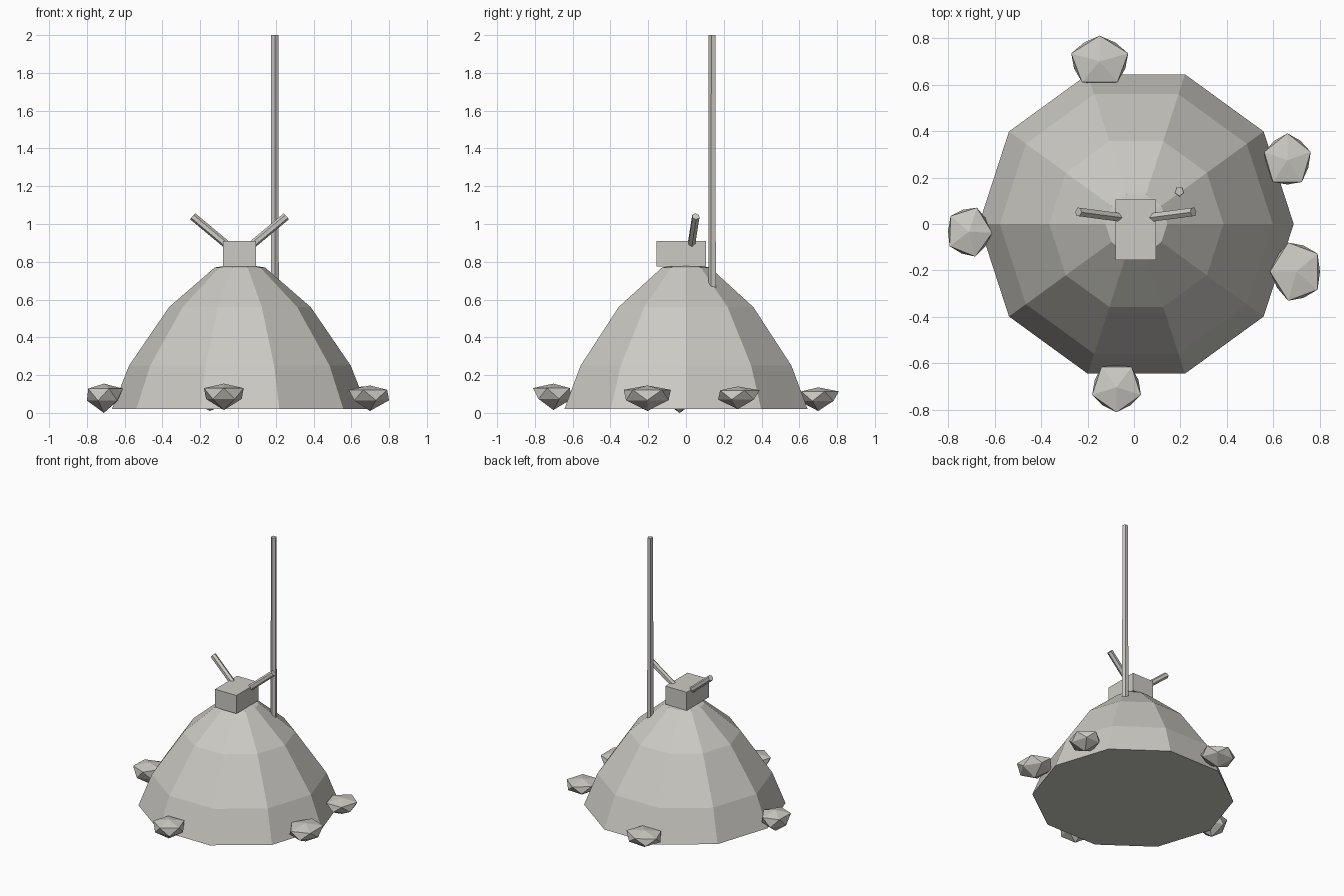
import bpy
import bmesh
from math import sin, cos, radians, tau
from mathutils import Vector

default_cube = bpy.data.objects.get("Cube")
if default_cube:
    bpy.data.objects.remove(default_cube, do_unlink=True)


def make_material(name, colour):
    material = bpy.data.materials.new(name)
    material.use_nodes = True
    material.diffuse_color = colour
    shader = next(n for n in material.node_tree.nodes if n.type == "BSDF_PRINCIPLED")
    shader.inputs["Base Color"].default_value = colour
    return material


stone = make_material("warm grey", (0.6, 0.59, 0.55, 1))


def finish(name, bm):
    """Turn a bmesh into a flat shaded object."""
    bmesh.ops.recalc_face_normals(bm, faces=bm.faces[:])
    mesh = bpy.data.meshes.new(name)
    bm.to_mesh(mesh)
    bm.free()
    mesh.materials.append(stone)
    part = bpy.data.objects.new(name, mesh)
    bpy.context.collection.objects.link(part)
    return part


def ring(bm, centre, radius, height, sides, turn=0.0):
    points = []
    for i in range(sides):
        angle = turn + tau * i / sides
        offset = Vector((radius * cos(angle), radius * sin(angle), height))
        points.append(bm.verts.new(Vector(centre) + offset))
    return points


def bridge(bm, low, high):
    count = len(low)
    for i in range(count):
        j = (i + 1) % count
        bm.faces.new((low[i], low[j], high[j], high[i]))


def fan(bm, loop, tip):
    for i, vert in enumerate(loop):
        bm.faces.new((vert, loop[(i + 1) % len(loop)], tip))


def add_rod(name, start, end, start_radius, end_radius, sides):
    start, end = Vector(start), Vector(end)
    axis = end - start
    bm = bmesh.new()
    bmesh.ops.create_cone(bm, cap_ends=True, segments=sides, radius1=start_radius,
                          radius2=end_radius, depth=axis.length)
    bmesh.ops.rotate(bm, verts=bm.verts[:],
                     matrix=axis.to_track_quat("Z", "Y").to_matrix())
    bmesh.ops.translate(bm, verts=bm.verts[:], vec=(start + end) / 2)
    return finish(name, bm)


def add_rock(name, low, high, turn):
    """Squashed twenty sided stone fitted between two corners."""
    low, high = Vector(low), Vector(high)
    bm = bmesh.new()
    middle = (0, 0, 0)
    lower = ring(bm, middle, 0.9, 0.42, 5, turn + tau / 10)
    upper = ring(bm, middle, 1, 0.83, 5, turn)
    for i in range(5):
        bm.faces.new((lower[i], upper[(i + 1) % 5], upper[i]))
        bm.faces.new((lower[i], lower[(i + 1) % 5], upper[(i + 1) % 5]))
    fan(bm, lower, bm.verts.new(middle))
    fan(bm, upper, bm.verts.new((0, 0, 1)))
    # Stretch to the exact extents
    for k in range(3):
        values = [v.co[k] for v in bm.verts]
        least, span = min(values), max(values) - min(values)
        for v in bm.verts:
            v.co[k] = low[k] + (v.co[k] - least) / span * (high[k] - low[k])
    return finish(name, bm)


# Ten sided dome with a shallow cap and a flat underside
dome_centre = (0.01, 0, 0)
dome = bmesh.new()
profile = [(0.677, 0.02), (0.587, 0.25), (0.375, 0.56), (0.133, 0.77)]
levels = [ring(dome, dome_centre, radius, height, 10) for radius, height in profile]
for lower_level, upper_level in zip(levels, levels[1:]):
    bridge(dome, lower_level, upper_level)
dome.faces.new(levels[0])
fan(dome, levels[-1], dome.verts.new((0.01, 0, 0.79)))
finish("dome", dome)

# Box on top of the dome
box = bmesh.new()
bmesh.ops.create_cube(box, size=1)
bmesh.ops.scale(box, verts=box.verts[:], vec=(0.175, 0.26, 0.135))
bmesh.ops.translate(box, verts=box.verts[:], vec=(0.008, -0.025, 0.843))
finish("top_box", box)

# Pair of splayed rods, one on each side of the box
for side, sign in (("left", 1), ("right", -1)):
    add_rod(side + "_rod", (0.008 + sign * 0.05, 0.026, 0.876),
            (0.008 + sign * 0.247, 0.052, 1.04), 0.021, 0.021, 6)

# Tall mast behind the box
add_rod("mast", (0.195, 0.14, 0.66), (0.195, 0.14, 2), 0.022, 0.02, 5)

# Stones around the foot of the dome
stones = {
    "front_rock": ((-0.18, -0.81, 0.015), (0.03, -0.605, 0.155), -90),
    "front_left_rock": ((0.585, -0.33, 0.01), (0.8, -0.08, 0.145), 180),
    "back_left_rock": ((0.56, 0.17, 0.02), (0.76, 0.39, 0.14), 90),
    "back_rock": ((-0.27, 0.6, 0.01), (-0.025, 0.81, 0.135), 90),
    "right_rock": ((-0.8, -0.14, 0), (-0.61, 0.07, 0.155), 70),
}
for name, (low, high, degrees) in stones.items():
    add_rock(name, low, high, radians(degrees))
